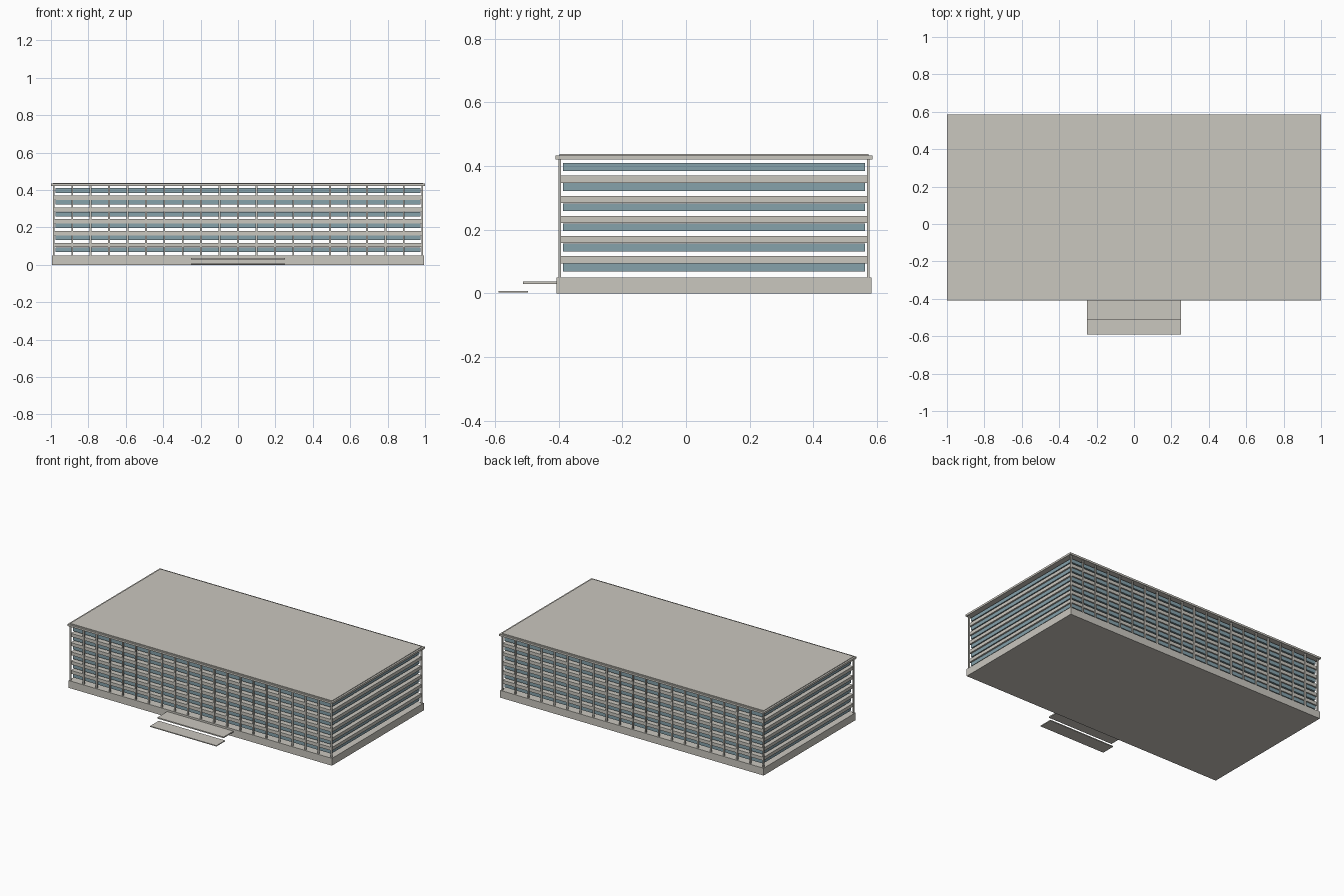
import bpy

cube = bpy.data.objects.get("Cube")
if cube:
    bpy.data.objects.remove(cube, do_unlink=True)


def make_material(name, rgb):
    mat = bpy.data.materials.new(name)
    mat.use_nodes = True
    mat.diffuse_color = (*rgb, 1)
    mat.node_tree.nodes["Principled BSDF"].inputs["Base Color"].default_value = (*rgb, 1)
    return mat


concrete = make_material("pale concrete", (0.59, 0.57, 0.52))
glass = make_material("blue grey glass", (0.24, 0.36, 0.41))


def box(name, x, y, z, mat):
    """Box from (min, max) ranges on each axis."""
    ranges = (x, y, z)
    bpy.ops.mesh.primitive_cube_add(size=1, location=[(a + b) / 2 for a, b in ranges])
    obj = bpy.context.object
    obj.name = name
    obj.scale = [b - a for a, b in ranges]
    bpy.ops.object.transform_apply(location=False, rotation=False, scale=True)
    obj.data.materials.append(mat)
    return obj


MID_Y = 0.088          # centre of the main block
FLOORS = 6
PITCH = 0.0632         # storey height
BAYS = 20


def block(name, half_x, half_y, z, mat):
    return box(name, (-half_x, half_x), (MID_Y - half_y, MID_Y + half_y), z, mat)


# Ground plinth
block("plinth", 0.994, 0.495, (0, 0.05), concrete)

# Storeys: recessed glazing with a floor band above it
for i in range(FLOORS):
    z = 0.069 + i * PITCH
    block(f"glazing_{i + 1}", 0.975, 0.475, (z, z + 0.0245), glass)
    if i < FLOORS - 1:
        block(f"floor_band_{i + 1}", 0.985, 0.483, (z + 0.0255, z + 0.048), concrete)

# Slender posts along the front and back
for side, sign in (("front", -1), ("back", 1)):
    y = MID_Y + sign * 0.485
    for i in range(BAYS + 1):
        x = -0.985 + i * 1.97 / BAYS
        box(f"{side}_post_{i + 1}", (x - 0.005, x + 0.005),
            (y - 0.004, y + 0.004), (0.05, 0.421), concrete)

# Roof slab and raised deck
block("roof_slab", 1.0, 0.498, (0.421, 0.434), concrete)
block("roof_deck", 0.988, 0.486, (0.434, 0.438), concrete)

# Entrance landing and lower step
box("entrance_landing", (-0.25, 0.25), (-0.512, -0.405), (0.029, 0.037), concrete)
box("entrance_step", (-0.25, 0.25), (-0.59, -0.497), (0.002, 0.008), concrete)
